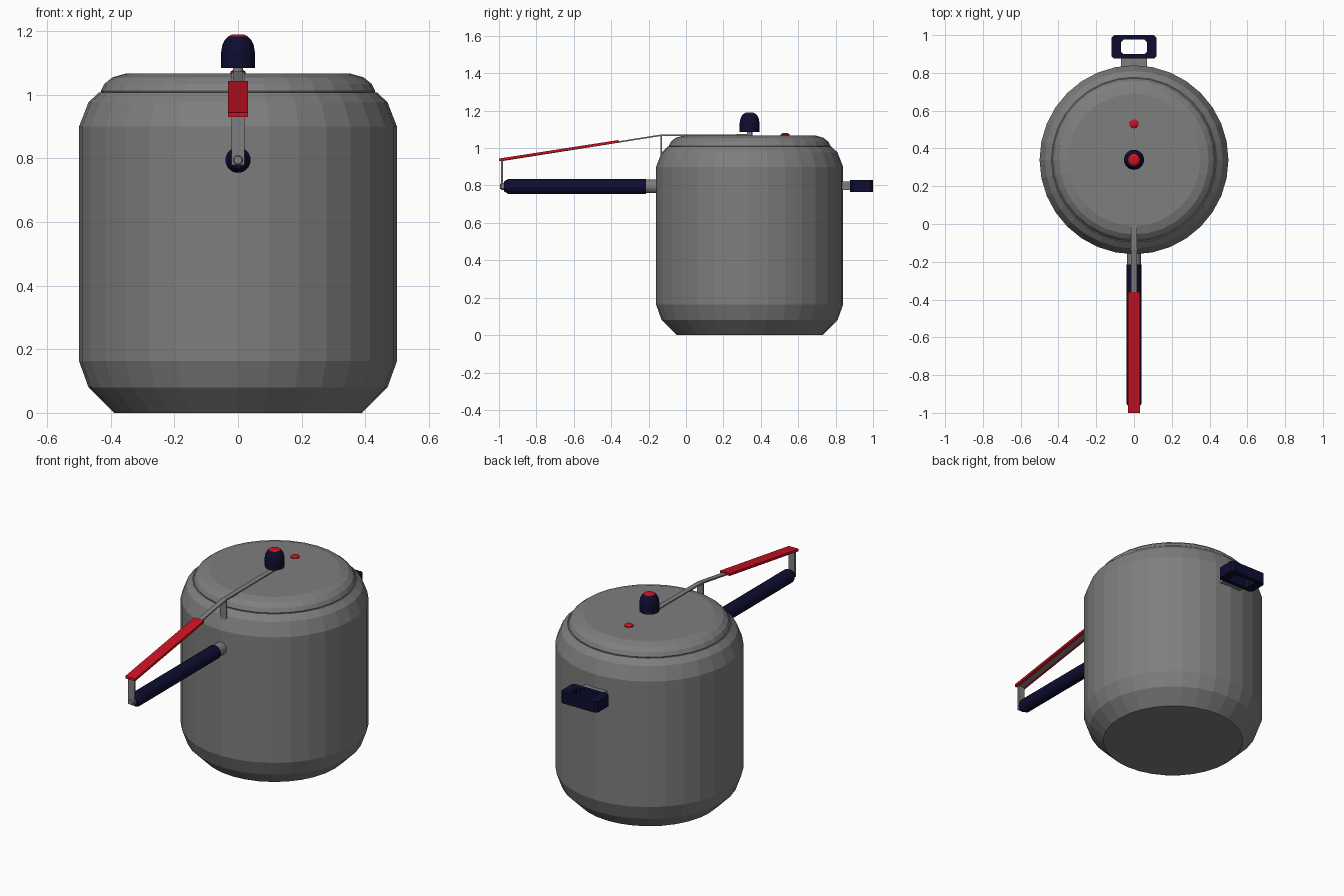
import bpy, bmesh, math
from mathutils import Vector, Matrix

if "Cube" in bpy.data.objects:
    bpy.data.objects.remove(bpy.data.objects["Cube"])


def material(name, rgb):
    m = bpy.data.materials.new(name)
    m.use_nodes = True
    m.diffuse_color = (*rgb, 1)
    m.node_tree.nodes["Principled BSDF"].inputs["Base Color"].default_value = (*rgb, 1)
    return m


STEEL = material("grey steel", (0.21, 0.21, 0.21))
NAVY = material("navy plastic", (0.004, 0.004, 0.03))
RED = material("red plastic", (0.6, 0.006, 0.016))
POT_Y = 0.34


def finish(name, bm, mat):
    bmesh.ops.recalc_face_normals(bm, faces=bm.faces)
    me = bpy.data.meshes.new(name)
    bm.to_mesh(me)
    bm.free()
    ob = bpy.data.objects.new(name, me)
    bpy.context.collection.objects.link(ob)
    me.materials.append(mat)
    return ob


def lathe(name, profile, mat, origin, sides=32, axis="Z"):
    """Revolve (radius, height) points; axis Y turns height towards +y."""
    bm = bmesh.new()
    rings = []
    for r, h in profile:
        rings.append([bm.verts.new((r * math.cos(a), r * math.sin(a), h))
                      for a in (math.tau * i / sides for i in range(sides))])
    for low, high in zip(rings, rings[1:]):
        for i in range(sides):
            j = (i + 1) % sides
            bm.faces.new((low[i], low[j], high[j], high[i]))
    bm.faces.new(rings[0][::-1])
    bm.faces.new(rings[-1])
    if axis == "Y":
        bm.transform(Matrix.Rotation(-math.pi / 2, 4, "X"))
    bm.transform(Matrix.Translation(origin))
    return finish(name, bm, mat)


def box(name, low, high, mat):
    bm = bmesh.new()
    bmesh.ops.create_cube(bm, size=1)
    low, high = Vector(low), Vector(high)
    for v in bm.verts:
        v.co = (low + high) / 2 + v.co * (high - low)
    return finish(name, bm, mat)


def strap(name, path, half_width, thick, mat):
    """Flat bar swept along (y, z) points, thickened downwards."""
    bm = bmesh.new()
    outline = path + [(y, z - thick) for y, z in reversed(path)]
    face = bm.faces.new([bm.verts.new((-half_width, y, z)) for y, z in outline])
    ext = bmesh.ops.extrude_face_region(bm, geom=[face])
    moved = [g for g in ext["geom"] if isinstance(g, bmesh.types.BMVert)]
    bmesh.ops.translate(bm, verts=moved, vec=(2 * half_width, 0, 0))
    return finish(name, bm, mat)


# Pot and lid
pot = Vector((0, POT_Y, 0))
lathe("pot_body", [(0.39, 0), (0.47, 0.08), (0.5, 0.163), (0.5, 0.9),
                   (0.47, 0.977), (0.437, 1.008), (0.425, 1.008)], STEEL, pot)
lathe("lid", [(0.425, 0.99), (0.432, 1.012), (0.42, 1.035), (0.395, 1.055),
              (0.35, 1.068)], STEEL, pot)

# Pressure weight and safety button
lathe("weight_stem", [(0.015, 1.06), (0.015, 1.09)], STEEL, pot, 16)
lathe("weight_knob", [(0.053, 1.085), (0.053, 1.135), (0.049, 1.158),
                      (0.041, 1.174), (0.032, 1.183)], NAVY, pot, 24)
lathe("weight_cap", [(0.032, 1.18), (0.031, 1.184), (0.018, 1.19)], RED, pot, 24)
lathe("safety_button", [(0.025, 1.06), (0.024, 1.073), (0.013, 1.08)], RED,
      (0, 0.53, 0), 16)

# Long handle
handle = (0, 0, 0.795)
lathe("handle_socket", [(0.036, -0.225), (0.036, -0.14)], STEEL, handle, 20, "Y")
lathe("long_handle", [(0.027, -0.972), (0.04, -0.95), (0.04, -0.215)], NAVY,
      handle, 20, "Y")
lathe("handle_pivot", [(0.012, -0.995), (0.019, -0.985), (0.019, -0.965)], STEEL,
      handle, 12, "Y")

# Lid lever with its red grip and supports
strap("lid_lever", [(-0.99, 0.937), (-0.13, 1.073), (POT_Y, 1.074)],
      0.015, 0.008, STEEL)
strap("lever_grip", [(-1.0, 0.944), (-0.36, 1.043)], 0.032, 0.014, RED)
box("lever_link", (-0.02, -0.99, 0.78), (0.02, -0.978, 0.938), STEEL)
box("lever_post", (-0.02, -0.137, 0.93), (0.02, -0.129, 1.07), STEEL)

# Rear helper handle: bracket and a chamfered frame with an opening
box("helper_bracket", (-0.07, 0.8, 0.775), (0.07, 0.885, 0.822), STEEL)


def chamfered(cx, cy, hx, hy, c):
    quarter = [(hx, hy - c), (hx - c, hy)]
    half = quarter + [(-x, y) for x, y in reversed(quarter)]
    return [(cx + x, cy + y) for x, y in half + [(-x, -y) for x, y in half]]


bm = bmesh.new()
loops = [[bm.verts.new((x, y, z)) for x, y in chamfered(0, 0.938, hx, hy, c)]
         for hx, hy, c, z in ((0.12, 0.062, 0.014, 0.765), (0.12, 0.062, 0.014, 0.83),
                              (0.07, 0.038, 0.014, 0.83), (0.07, 0.038, 0.014, 0.765))]
for a, b in zip(loops, loops[1:] + loops[:1]):
    for i in range(len(a)):
        j = (i + 1) % len(a)
        bm.faces.new((a[i], a[j], b[j], b[i]))
finish("helper_handle", bm, NAVY)
